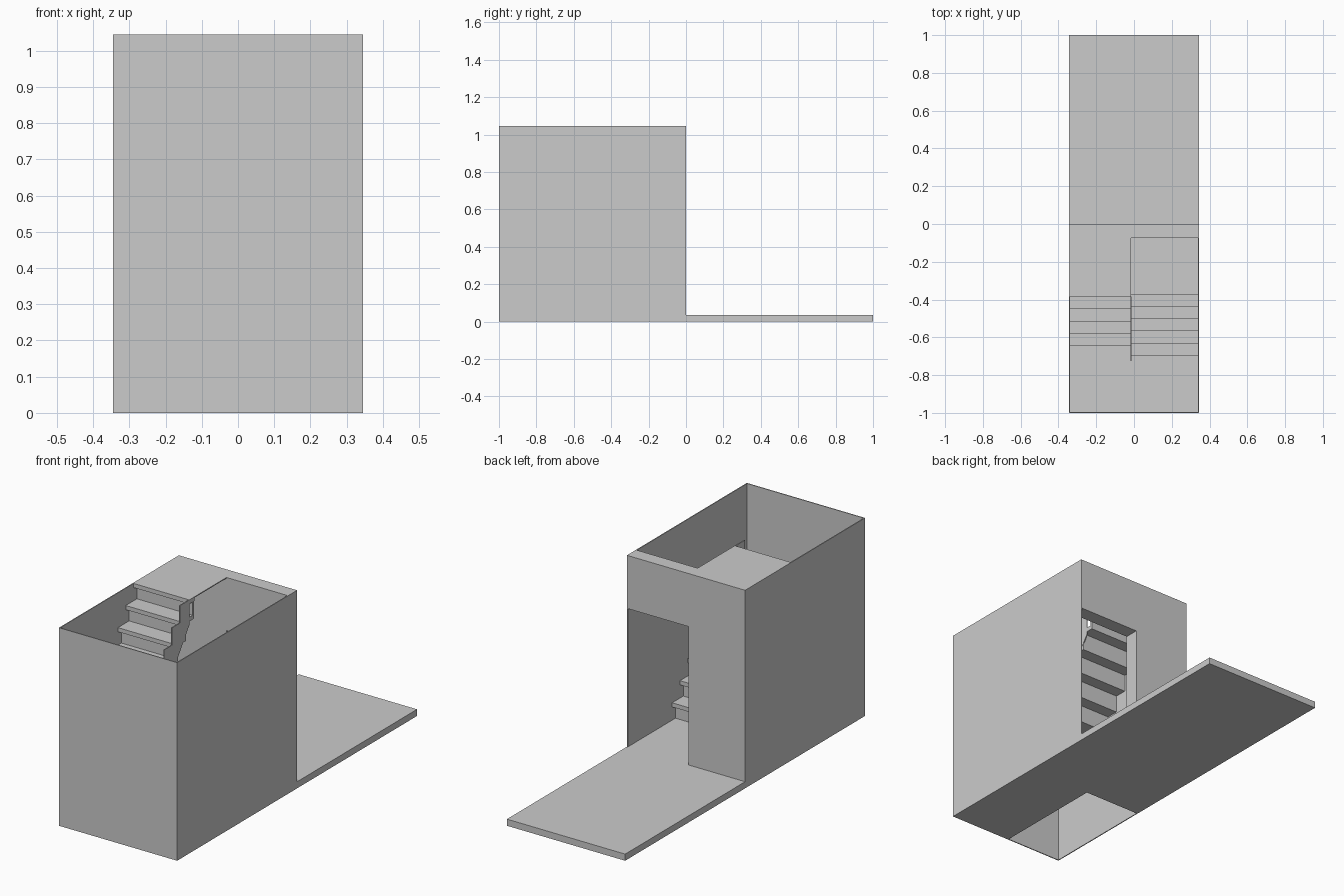
import bpy, bmesh

if "Cube" in bpy.data.objects:
    bpy.data.objects.remove(bpy.data.objects["Cube"])

X, H, SLAB, T = 0.345, 1.045, 0.035, 0.005   # half width, height, floor, wall skin
CX = -0.015                                  # line between the two flights
RISE = (H - SLAB) / 11
PITCH, NOSE, TREAD, RISER = 0.065, 0.028, 0.022, 0.01


def extrude(name, pts, a, b, axis):
    """Extrude a 2D outline from a to b: axis 'z' takes (x, y), axis 'x' takes (y, z)."""
    place = (lambda p, h: (p[0], p[1], h)) if axis == 'z' else (lambda p, h: (h, p[0], p[1]))
    bm = bmesh.new()
    face = bm.faces.new([bm.verts.new(place(p, a)) for p in pts])
    res = bmesh.ops.extrude_face_region(bm, geom=[face])
    d = (0, 0, b - a) if axis == 'z' else (b - a, 0, 0)
    bmesh.ops.translate(bm, vec=d, verts=[v for v in res['geom'] if isinstance(v, bmesh.types.BMVert)])
    bmesh.ops.recalc_face_normals(bm, faces=bm.faces)
    me = bpy.data.meshes.new(name)
    bm.to_mesh(me)
    bm.free()
    ob = bpy.data.objects.new(name, me)
    bpy.context.collection.objects.link(ob)
    return ob


def box(name, x0, x1, y0, y1, z0, z1):
    return extrude(name, [(x0, y0), (x1, y0), (x1, y1), (x0, y1)], z0, z1, 'z')


def flight(name, x0, x1, start, z0, steps, way, end):
    """Folded stair flight with overhanging treads, climbing along way * y."""
    top, under = [], []
    for k in range(steps):
        n = start + way * PITCH * k
        r = n + way * NOSE
        z = z0 + RISE * (k + 1)
        low = z0 if k == 0 else z - RISE - TREAD
        top += [(r, z - RISE), (r, z - TREAD), (n, z - TREAD), (n, z)]
        under += [(r + way * RISER, low), (r + way * RISER, z - TREAD)]
    top.append((end, z))
    under.append((end, z - TREAD))
    return extrude(name, top + under[::-1], x0, x1, 'x')


# Ground slab with a stairwell hole at the front left
extrude("floor_slab", [(-X, -0.385), (CX, -0.385), (CX, -1 + T), (X, -1 + T),
                       (X, 1), (-X, 1)], 0, SLAB, 'z')

# Thin outer walls
box("front_wall", -X, X, -1, -1 + T, 0, H)
for side, s in (("left", -1), ("right", 1)):
    a, b = sorted((s * X, s * (X - T)))
    box(side + "_wall", a, b, -1 + T, 0, 0, H)

# Thick back wall with the doorway on the right
extrude_back = box("back_wall", -X + T, CX, -0.075, 0, SLAB, H - T)
box("door_lintel", CX, X - T, -0.075, 0, 0.765, H - T)

# Upper floor deck around the L-shaped stair opening
extrude("upper_deck", [(-X + T, -0.385), (CX, -0.385), (CX, -0.075), (X - T, -0.075),
                       (X - T, 0), (-X + T, 0)], H - T, H, 'z')

# Lower flight, half landing and upper flight
mid = SLAB + 6 * RISE
flight("lower_flight", CX, X - T, -0.37, SLAB, 6, -1, -0.75)
box("landing_right", CX, X - T, -1 + T, -0.75, mid - TREAD, mid)
box("landing_left", -X + T, CX, -1 + T, -0.607, mid - TREAD, mid)
flight("upper_flight", -X + T, CX, -0.645, mid, 5, 1, -0.34)

# Stepped side board between the flights
upper, lower = [], []
for k in range(5):
    n = -0.645 + PITCH * k
    z = mid + RISE * (k + 1)
    upper += [(n - 0.08, z - RISE if k else mid), (n - 0.08, z)]
    lower += [(n, z - RISE - 0.04), (n, z - 0.13)] if k else [(n, mid)]
upper.append((-0.385, H))
extrude("stair_side_board", upper + lower[::-1][:-1] + [(-0.645, mid - TREAD), (-0.725, mid - TREAD)],
        CX - 0.004, CX + 0.001, 'x')
